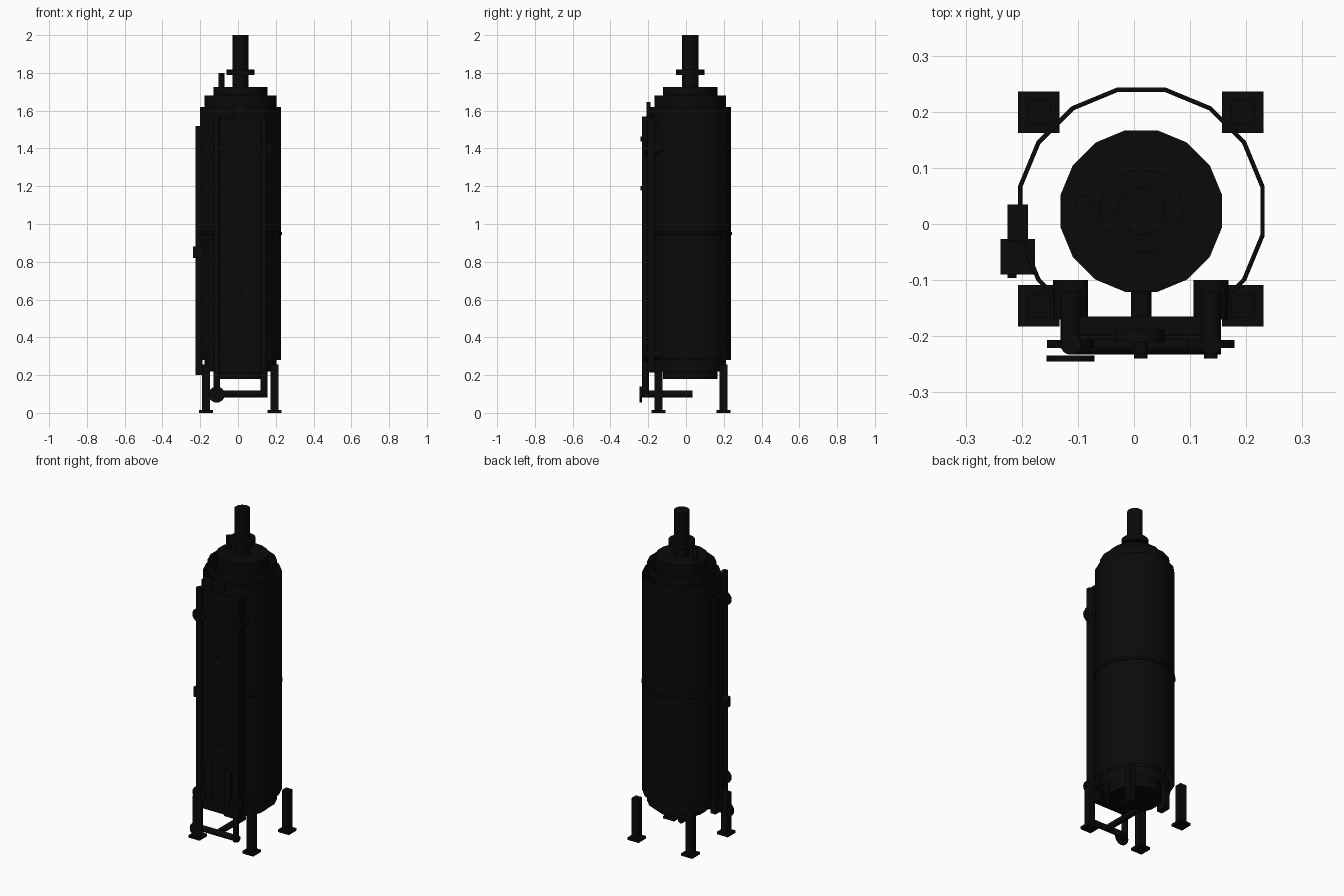
import bpy, math
from mathutils import Vector

cube = bpy.data.objects.get("Cube")
if cube:
    bpy.data.objects.remove(cube)

black = bpy.data.materials.new("soot_black")
black.use_nodes = True
COLOR = (0.003, 0.003, 0.003, 1)
black.diffuse_color = COLOR
black.node_tree.nodes["Principled BSDF"].inputs["Base Color"].default_value = COLOR

CX, CY = 0.013, 0.023          # tank axis
PIPES = {"right": -0.113, "left": 0.137}
PIPE_Y, PIPE_R = -0.215, 0.018


def finish(name):
    ob = bpy.context.object
    ob.name = name
    ob.data.materials.append(black)
    return ob


def box(name, x, y, z):
    """Box from (low, high) spans."""
    spans = (x, y, z)
    bpy.ops.mesh.primitive_cube_add(size=1, location=[sum(s) / 2 for s in spans])
    ob = finish(name)
    ob.scale = [s[1] - s[0] for s in spans]
    return ob


def rod(name, a, b, r, sides=16, fill="NGON"):
    """Round bar between two points."""
    a, b = Vector(a), Vector(b)
    d = b - a
    bpy.ops.mesh.primitive_cylinder_add(
        vertices=sides, radius=r, depth=d.length, end_fill_type=fill,
        location=(a + b) / 2, rotation=d.to_track_quat("Z", "Y").to_euler())
    ob = finish(name)
    bpy.ops.object.shade_smooth_by_angle(angle=math.radians(30))
    return ob


def shell(name, apothem, z0, z1, fill="NOTHING"):
    """Upright sixteen-sided open wall with flats facing the axes."""
    bpy.ops.mesh.primitive_cylinder_add(
        vertices=16, radius=apothem / math.cos(math.pi / 16), depth=z1 - z0,
        end_fill_type=fill, location=(CX, CY, (z0 + z1) / 2),
        rotation=(0, 0, math.pi / 16))
    ob = finish(name)
    bpy.ops.object.shade_smooth_by_angle(angle=math.radians(30))
    return ob


# Tank: stepped open shells around a closed core
shell("tank_wall", 0.215, 0.28, 1.62)
shell("upper_shoulder", 0.19, 1.62, 1.68)
shell("lower_shoulder", 0.19, 0.22, 0.28)
shell("tank_core", 0.144, 0.18, 1.725, "NGON")
band = shell("tank_band", 0.22, 0.943, 0.957)
rim = band.modifiers.new("thickness", "SOLIDIFY")
rim.thickness = 0.008

# Chimney and vent
rod("chimney", (CX, CY, 1.72), (CX, CY, 2.0), 0.043)
rod("chimney_flange", (CX, CY, 1.788), (CX, CY, 1.818), 0.075)
rod("vent_pipe", (-0.087, 0.035, 1.66), (-0.087, 0.035, 1.8), 0.016)

# Legs with foot plates
for side, x in (("right", -0.17), ("left", 0.194)):
    for end, y in (("front", -0.146), ("back", 0.199)):
        box(f"{end}_{side}_leg", (x - 0.021, x + 0.021), (y - 0.021, y + 0.021), (0.01, 0.255))
        box(f"{end}_{side}_foot", (x - 0.037, x + 0.037), (y - 0.037, y + 0.037), (0, 0.015))

# Front pipes with elbows, nozzles and flanges
for side, x in PIPES.items():
    rod(f"{side}_riser", (x, PIPE_Y, 0.082), (x, PIPE_Y, 1.57), PIPE_R)
    rod(f"{side}_top_elbow", (x, PIPE_Y, 1.552), (x, -0.12, 1.552), PIPE_R)
    for level, z in (("upper", 1.4), ("lower", 0.31)):
        rod(f"{side}_{level}_nozzle", (x, -0.17, z), (x, -0.1, z), 0.031)
        rod(f"{side}_{level}_neck", (x, PIPE_Y, z), (x, -0.165, z), PIPE_R)
        rod(f"{side}_{level}_flange", (x, -0.221, z), (x, -0.207, z), 0.042)

# Bottom drain pipes and handwheel
rod("cross_pipe", (PIPES["right"], PIPE_Y, 0.1), (PIPES["left"] + PIPE_R, PIPE_Y, 0.1), PIPE_R)
rod("drain_pipe", (CX, PIPE_Y, 0.1), (CX, 0.035, 0.1), PIPE_R)
rod("handwheel", (PIPES["right"], -0.245, 0.097), (PIPES["right"], -0.234, 0.097), 0.043)

# Front access panel and fittings
box("front_panel", (-0.13, 0.155), (-0.2, -0.165), (0.215, 1.56))
rod("inspection_port", (0.01, -0.21, 1.6), (0.01, -0.188, 1.6), 0.045)
rod("panel_knob", (0.01, -0.215, 0.64), (0.01, -0.195, 0.64), 0.014)
rod("upper_stud", (0.012, -0.24, 1.19), (0.012, -0.195, 1.19), 0.012)
rod("riser_stud", (0.137, -0.24, 1.45), (0.137, PIPE_Y, 1.45), 0.012)
for side, x in (("right", -0.057), ("left", 0.075)):
    box(f"{side}_hatch", (x - 0.024, x + 0.024), (-0.207, -0.198), (0.28, 0.5))

# Level gauge on the right side
box("level_gauge", (-0.225, -0.189), (-0.03, 0.035), (0.2, 1.52))
box("gauge_housing", (-0.238, -0.176), (-0.09, -0.027), (0.82, 0.88))
rod("gauge_button", (-0.217, -0.096, 0.85), (-0.217, -0.088, 0.85), 0.008)
